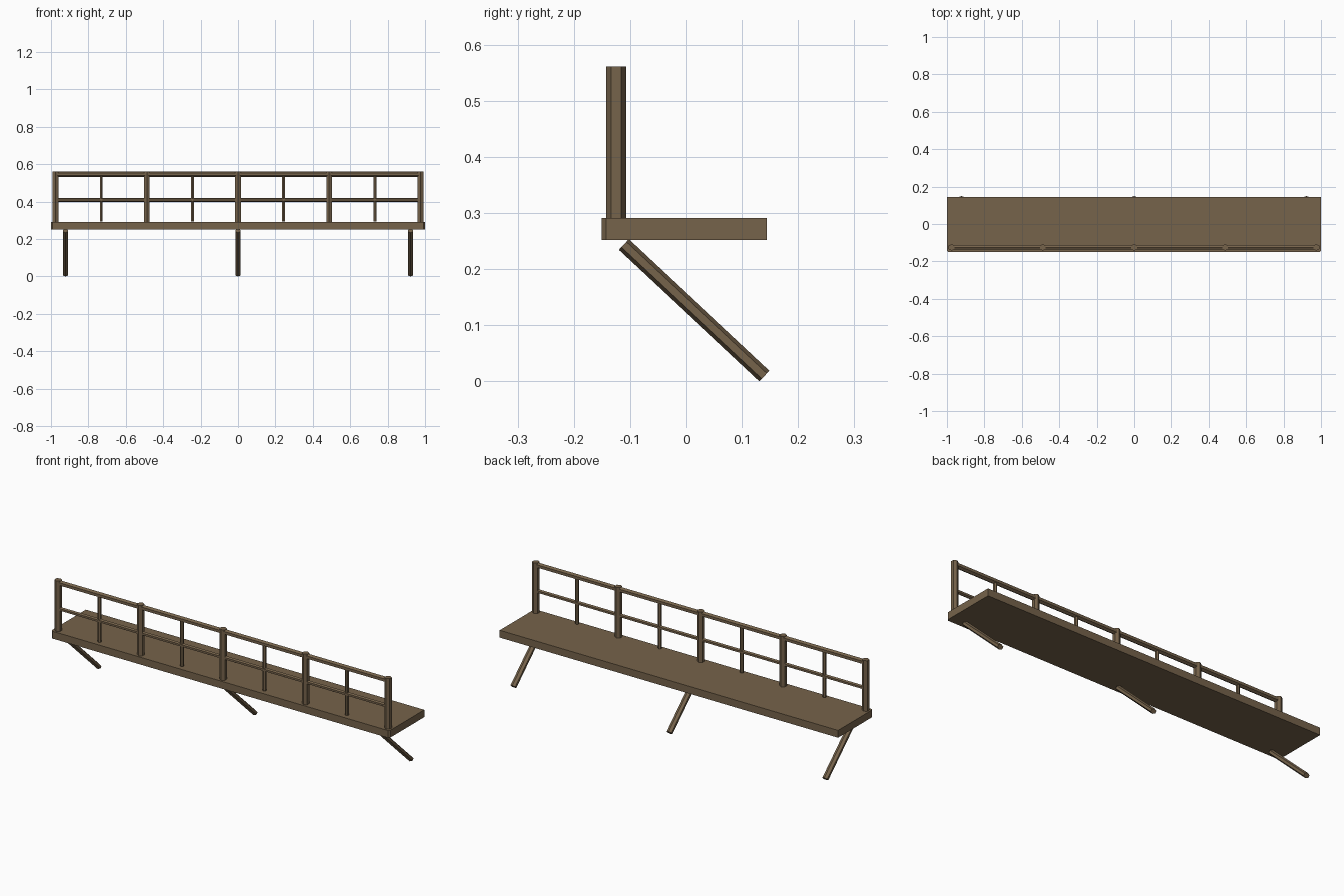
import bpy, bmesh, math
from mathutils import Vector

if "Cube" in bpy.data.objects:
    bpy.data.objects.remove(bpy.data.objects["Cube"])

wood = bpy.data.materials.new("weathered wood")
wood.diffuse_color = (0.181, 0.125, 0.070, 1)
wood.use_nodes = True
wood.node_tree.nodes["Principled BSDF"].inputs["Base Color"].default_value = wood.diffuse_color


def finish(bm, name):
    bmesh.ops.recalc_face_normals(bm, faces=bm.faces)
    me = bpy.data.meshes.new(name)
    bm.to_mesh(me)
    bm.free()
    me.materials.append(wood)
    ob = bpy.data.objects.new(name, me)
    bpy.context.collection.objects.link(ob)
    return ob


def hex_bar(name, a, b, u, ru, rv):
    """Six-sided bar from a to b; two corners point along u (radius ru), rv across."""
    a, b, u = Vector(a), Vector(b), Vector(u)
    d = (b - a).normalized()
    u = (u - d * u.dot(d)).normalized()
    v = d.cross(u)
    bm = bmesh.new()
    rings = []
    for p in (a, b):
        rings.append([bm.verts.new(p + u * ru * math.cos(i * math.pi / 3)
                                   + v * rv * math.sin(i * math.pi / 3)) for i in range(6)])
    for r in rings:
        bm.faces.new(r)
    for i in range(6):
        j = (i + 1) % 6
        bm.faces.new((rings[0][i], rings[0][j], rings[1][j], rings[1][i]))
    return finish(bm, name)


# Deck: slab with the two front corners chamfered
c = 0.008
outline = [(-1, 0.144), (-1, -0.151 + c), (-1 + c, -0.151),
           (1 - c, -0.151), (1, -0.151 + c), (1, 0.144)]
bm = bmesh.new()
base = bm.faces.new([bm.verts.new((x, y, 0.252)) for x, y in outline])
ext = bmesh.ops.extrude_face_region(bm, geom=[base], use_keep_orig=True)
for e in ext["geom"]:
    if isinstance(e, bmesh.types.BMVert):
        e.co.z = 0.291
finish(bm, "deck")

# Railing posts
RY = -0.125
for i in range(5):
    x = -0.975 + i * 0.4875
    hex_bar("railing_post", (x, RY, 0.285), (x, RY, 0.561), (0, 1, 0), 0.018, 0.018)

# Thin balusters between the posts
for i in range(4):
    x = -0.731 + i * 0.4875
    hex_bar("baluster", (x, RY, 0.295), (x, RY, 0.545), (0, 1, 0), 0.009, 0.009)

# Rails
hex_bar("top_rail", (-0.975, RY, 0.546), (0.975, RY, 0.546), (0, 0, 1), 0.0145, 0.0145)
hex_bar("middle_rail", (-0.975, RY, 0.408), (0.975, RY, 0.408), (0, 0, 1), 0.0105, 0.0105)

# Slanted support legs
for x in (-0.922, 0, 0.922):
    hex_bar("support_leg", (x, -0.111, 0.244), (x, 0.140, 0.0095), (0, 1, 1), 0.013, 0.0165)
